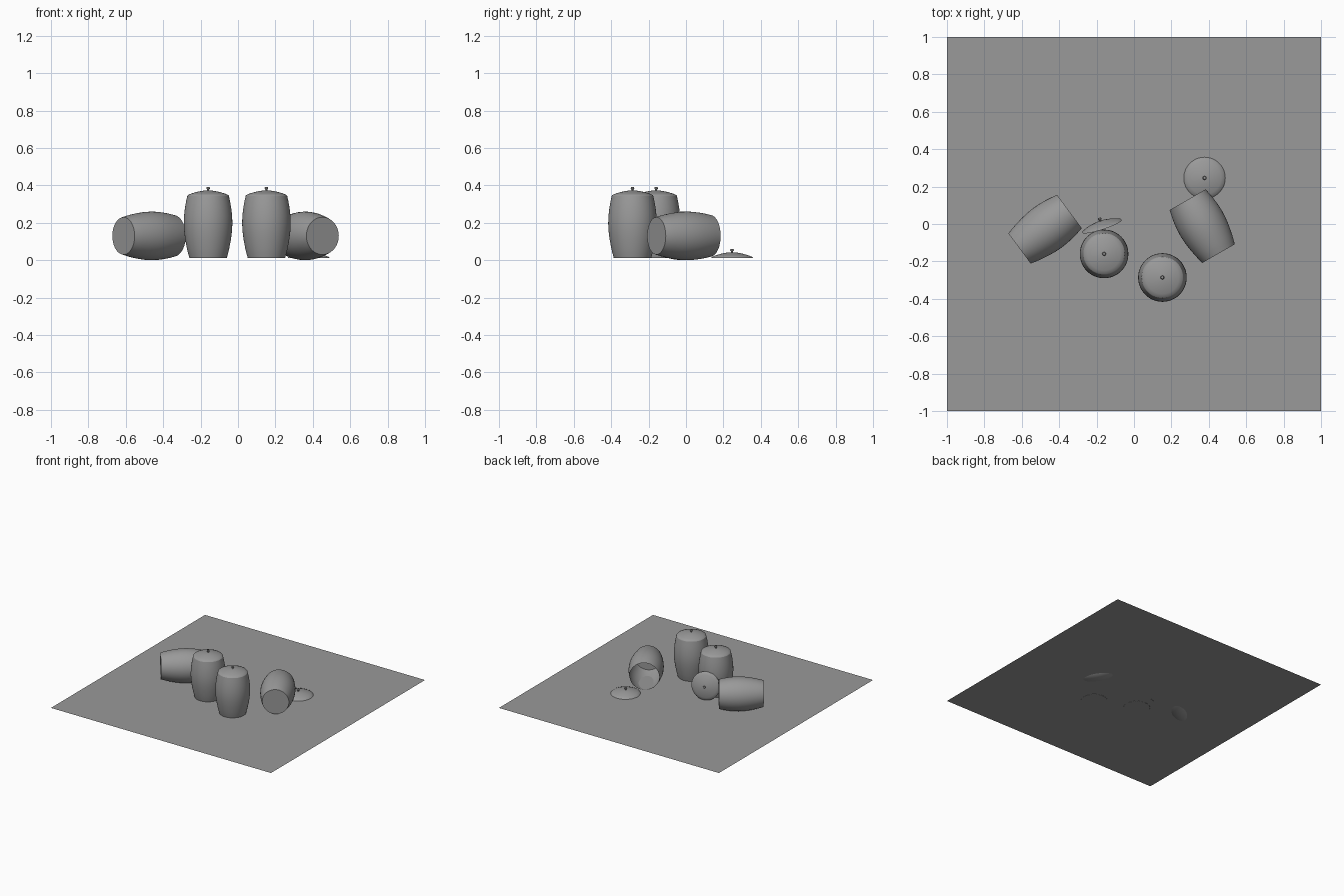
import bpy, bmesh, math
from mathutils import Vector, Matrix

if "Cube" in bpy.data.objects:
    bpy.data.objects.remove(bpy.data.objects["Cube"])


def material(name, color):
    m = bpy.data.materials.new(name)
    m.diffuse_color = (*color, 1)
    m.use_nodes = True
    m.node_tree.nodes["Principled BSDF"].inputs["Base Color"].default_value = m.diffuse_color
    return m


GREY = material("stone grey", (0.32, 0.32, 0.32))

FLOOR = 0.013     # height of the ground sheet; lying jars sink in slightly
JAR_H = 0.332
BELLY = 0.13

# (radius, height) profiles, bottom to top
JAR = [(0, 0), (0.100, 0), (0.107, 0.025), (0.113, 0.05), (0.1225, 0.1),
       (0.128, 0.145), (0.130, 0.185), (0.1285, 0.225), (0.124, 0.265),
       (0.118, 0.3), (0.111, JAR_H)]
LID = [(0.111, 0), (0.107, 0.005), (0.088, 0.013), (0.06, 0.021),
       (0.03, 0.027), (0.0, 0.029)]
KNOB = [(0.006, 0.026), (0.005, 0.033), (0.009, 0.038), (0.010, 0.042),
        (0.007, 0.047), (0, 0.048)]


def lathe(name, profile, matrix, sides=48):
    """Spin a profile round its own z axis and place it."""
    bm = bmesh.new()
    vs = [bm.verts.new((r, 0, z)) for r, z in profile]
    es = [bm.edges.new(p) for p in zip(vs, vs[1:])]
    bmesh.ops.spin(bm, geom=vs + es, cent=(0, 0, 0), axis=(0, 0, 1),
                   angle=math.tau, steps=sides, use_duplicate=False)
    bmesh.ops.remove_doubles(bm, verts=bm.verts, dist=1e-5)
    bmesh.ops.recalc_face_normals(bm, faces=bm.faces)
    # open shells: make sure the outside faces outward
    top = max(bm.faces, key=lambda f: f.calc_center_median().xy.length)
    c = top.calc_center_median()
    if top.normal.dot(Vector((c.x, c.y, 0))) < 0:
        bmesh.ops.reverse_faces(bm, faces=bm.faces)
    me = bpy.data.meshes.new(name)
    bm.to_mesh(me)
    bm.free()
    me.materials.append(GREY)
    ob = bpy.data.objects.new(name, me)
    bpy.context.collection.objects.link(ob)
    ob.matrix_world = matrix
    bpy.context.view_layer.objects.active = ob
    bpy.ops.object.select_all(action='DESELECT')
    ob.select_set(True)
    bpy.ops.object.shade_smooth_by_angle(angle=math.radians(40))
    return ob


def lid(name, matrix):
    lathe(name, LID, matrix)
    lathe(name + "_knob", KNOB, matrix, 16)


def aim(origin, direction):
    """Matrix that puts local z along a direction."""
    rot = Vector(direction).to_track_quat('Z', 'Y').to_matrix().to_4x4()
    return Matrix.Translation(origin) @ rot


# ground sheet
bpy.ops.mesh.primitive_plane_add(size=2, location=(0, 0, FLOOR))
ground = bpy.context.object
ground.name = "ground_sheet"
ground.data.materials.append(GREY)

# standing jars with their lids on
for name, x, y in (("left", -0.16, -0.16), ("right", 0.152, -0.286)):
    lathe(f"standing_jar_{name}", JAR, Matrix.Translation((x, y, FLOOR - 0.001)))
    lid(f"standing_lid_{name}", Matrix.Translation((x, y, FLOOR + JAR_H - 0.001)))

# open jars lying on their bellies, given by base centre and mouth centre
for name, a, b in (("left", (-0.612, -0.131), (-0.345, 0.067)),
                   ("right", (0.452, -0.158), (0.286, 0.131))):
    base = Vector((*a, BELLY))
    lathe(f"lying_jar_{name}", JAR, aim(base, Vector((*b, BELLY)) - base))

# loose lids: one flat on the ground, one leaning on the left standing jar
lid("ground_lid", Matrix.Translation((0.377, 0.246, FLOOR)))
tilt = math.radians(9)
lid("leaning_lid", aim((-0.171, -0.012, 0.121),
                       (-0.31 * math.cos(tilt), 0.95 * math.cos(tilt), math.sin(tilt))))
